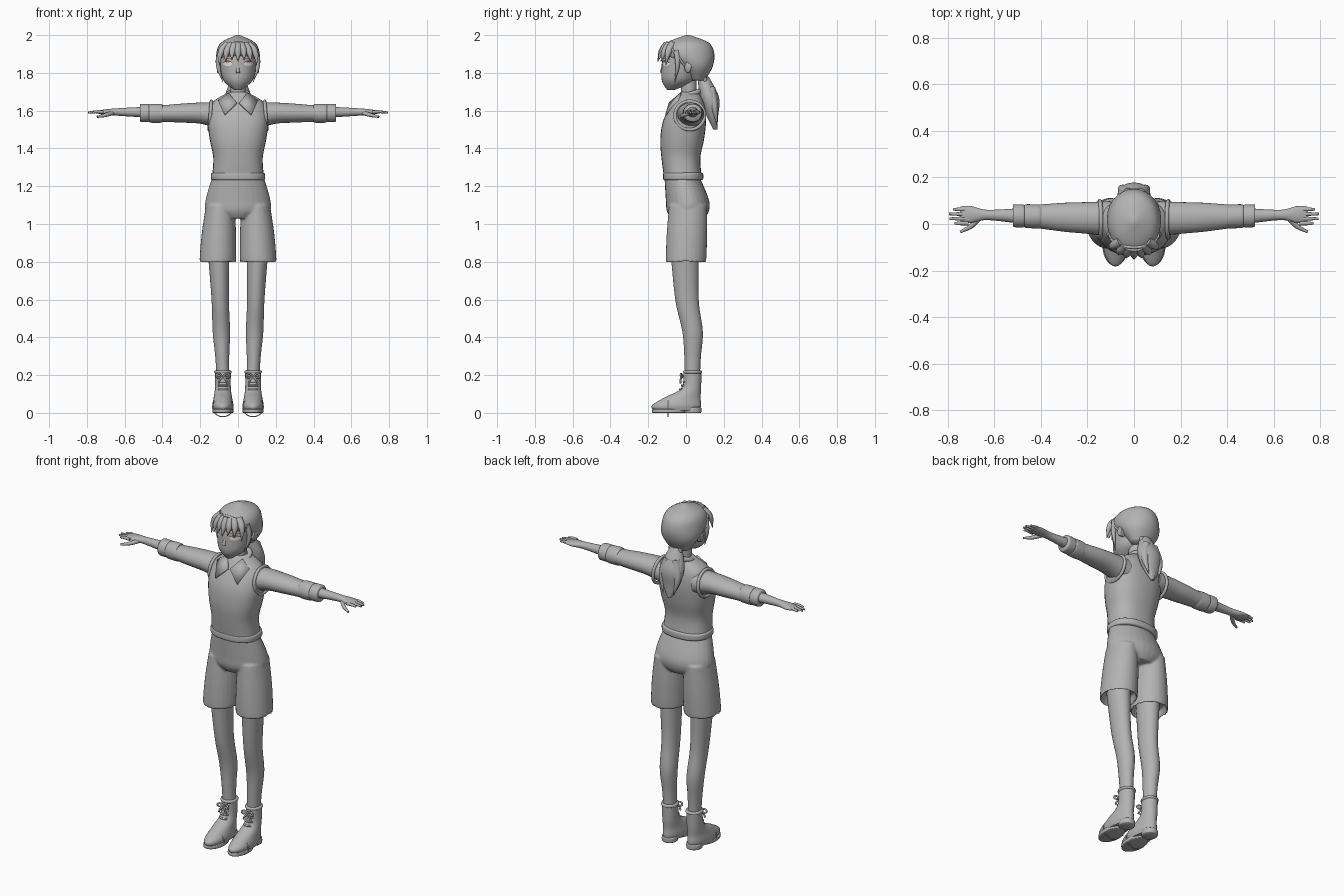
import bpy, bmesh, math
from mathutils import Vector

cube = bpy.data.objects.get("Cube")
if cube:
    bpy.data.objects.remove(cube)


def material(name, *color):
    mat = bpy.data.materials.new(name)
    mat.use_nodes = True
    mat.diffuse_color = (*color, 1)
    mat.node_tree.nodes["Principled BSDF"].inputs["Base Color"].default_value = (*color, 1)
    return mat


GREY = material("plain grey", .45, .45, .45)
WHITE = material("eye white", .9, .9, .9)
BROWN = material("lash brown", .1, .04, .02)
ORANGE = material("iris orange", .55, .22, .05)


def smooth_rings(rings, steps=5):
    """Interpolate ring parameters smoothly, passing through every given ring."""
    values = [Vector(ring) for ring in rings]
    result = []
    for i in range(len(values) - 1):
        start, end = values[i], values[i + 1]
        before = values[max(i - 1, 0)]
        after = values[min(i + 2, len(values) - 1)]
        for step in range(steps):
            t = step / steps
            leave = (end - before) / 2 * t * (1 - t) ** 2
            arrive = (after - start) / 2 * t * t * (1 - t)
            ease = t * t * (3 - 2 * t)
            result.append(start.lerp(end, ease) + leave - arrive)
    return result + [values[-1]]


def add_object(name, data, mat, mirror):
    ob = bpy.data.objects.new(name, data)
    bpy.context.collection.objects.link(ob)
    data.materials.append(mat)
    if mirror:
        ob.modifiers.new("Mirror", "MIRROR")
    return ob


def finish(name, bm, mat=GREY, mirror=False):
    mesh = bpy.data.meshes.new(name)
    bm.to_mesh(mesh)
    bm.free()
    mesh.shade_smooth()
    mesh.set_sharp_from_angle(angle=math.radians(60))
    return add_object(name, mesh, mat, mirror)


def skin(bm, rings, shift, axis="z", power=2, sides=28):
    """Closed tube through rings of (position, centre, radius, radius)."""
    previous = None
    for along, centre, radius_a, radius_b in smooth_rings(rings):
        loop = []
        for i in range(sides):
            angle = i * math.tau / sides
            c, s = math.cos(angle), math.sin(angle)
            a = shift(along) + radius_a * math.copysign(abs(c) ** (2 / power), c)
            b = centre + radius_b * math.copysign(abs(s) ** (2 / power), s)
            loop.append(bm.verts.new((a, b, along) if axis == "z" else (along, a, b)))
        if previous:
            for i in range(sides):
                j = (i + 1) % sides
                bm.faces.new((previous[i], previous[j], loop[j], loop[i]))
        else:
            bm.faces.new(loop[::-1])
        previous = loop
    bm.faces.new(previous)
    bmesh.ops.recalc_face_normals(bm, faces=bm.faces)


def middle(along):
    return 0


def loft(name, rings, shift=middle, mirror=False, **shape):
    bm = bmesh.new()
    skin(bm, rings, shift, **shape)
    return finish(name, bm, mirror=mirror)


def band(name, low, high, centre, radius_a, radius_b, **options):
    """Short collar with rounded rims."""
    rim = (high - low) / 6
    steps = ((low, .93), (low + rim, 1), (high - rim, 1), (high, .93))
    loft(name, [(t, centre, radius_a * k, radius_b * k) for t, k in steps], **options)


def tube(name, paths, radius, taper=0, mirror=False, cyclic=False):
    """Round strands through points, thinning toward the end by the taper."""
    curve = bpy.data.curves.new(name, "CURVE")
    curve.dimensions, curve.bevel_depth, curve.bevel_resolution = "3D", radius, 3
    curve.use_fill_caps, curve.resolution_u = True, 6
    for path in paths:
        spline = curve.splines.new("BEZIER")
        spline.bezier_points.add(len(path) - 1)
        spline.use_cyclic_u, spline.radius_interpolation = cyclic, "CARDINAL"
        for i, (point, co) in enumerate(zip(spline.bezier_points, path)):
            point.co = co
            point.radius = 1 - taper * (i / (len(path) - 1)) ** 2
            point.handle_left_type = point.handle_right_type = "AUTO"
    return add_object(name, curve, GREY, mirror)


def hoop(name, centre, across, up, radius, **options):
    """Ring of tube spanned by two half-axis vectors."""
    turns = [i * math.tau / 12 for i in range(12)]
    path = [Vector(centre) + Vector(across) * math.cos(t) + Vector(up) * math.sin(t) for t in turns]
    tube(name, [path], radius, cyclic=True, **options)


def section(rings, z):
    """Centre and radii of a vertical loft at a height."""
    dense = smooth_rings(rings)
    for low, high in zip(dense, dense[1:]):
        if low[0] <= z <= high[0]:
            return low.lerp(high, (z - low[0]) / (high[0] - low[0]))[1:]
    return dense[-1][1:]


def ellipse_reach(offset, radius):
    return math.sqrt(max(0, 1 - (offset / radius) ** 2))


# Head, neck, ears, nose and lips
HEAD = [(1.71, -.08, .02, .02), (1.75, -.045, .07, .08), (1.8, -.03, .09, .1),
        (1.9, 0, .1, .12), (1.96, .01, .07, .08)]
loft("head", HEAD)
band("neck", 1.64, 1.8, .015, .04, .04)
band("ears", .08, .11, 1.83, .018, .03, shift=lambda x: .01, axis="x", mirror=True)
tube("nose", [[(0, -.13, 1.8), (0, -.125, 1.82), (0, -.12, 1.85)]], .01, taper=.5)
tube("lips", [[(-.02, -.115, 1.766), (0, -.12, 1.768), (.02, -.115, 1.766)]], .004)


# Eyes as thin plates that follow the face
def arch(t):
    return math.sin(math.pi * t) ** .6 if 0 < t < 1 else 0


def eye_plate(name, mat, base, drop, rise, offset, width=.05, columns=10):
    bm = bmesh.new()
    previous = None
    for i in range(columns + 1):
        t = i / columns
        x = .055 + width * (t - .5)
        pair = []
        for z in (base + drop * arch(t), base + .002 + rise * arch(t)):
            centre, radius_x, radius_y = section(HEAD, z)
            pair.append(bm.verts.new((x, centre - radius_y * ellipse_reach(x, radius_x) - offset, z)))
        if previous:
            bm.faces.new((previous[0], pair[0], pair[1], previous[1]))
        previous = pair
    finish(name, bm, mat, mirror=True)


eye_plate("eye_whites", WHITE, 1.848, -.012, .012, offset=.003)
eye_plate("irises", ORANGE, 1.851, .003, .009, offset=.005, width=.02)
eye_plate("lashes", BROWN, 1.85, .01, .013, offset=.006)
eye_plate("brows", BROWN, 1.87, .006, .007, offset=.004)

# Hair cap and the band lying on it from ear to ear
HAIR = [(1.76, .06, .06, .04), (1.83, .05, .107, .09), (1.9, .01, .115, .14),
        (1.96, .01, .09, .11), (2, .01, .01, .01)]
loft("hair_cap", HAIR)
half_band = []
for i in range(10):
    y, z = -.1 * i / 9, 1.83 + .13 * i / 9
    centre, radius_x, radius_y = section(HAIR, z)
    half_band.append(Vector((radius_x * ellipse_reach(y - centre, radius_y), y, z)))
tube("hair_band", [half_band + [Vector((-p.x, p.y, p.z)) for p in half_band[-2::-1]]], .007)

# Fringe, side locks and ponytail
fringe = []
for i in range(-3, 4):
    x, depth = i * .03, ellipse_reach(i, 4.3)
    tip = 1.84 if abs(i) == 3 else 1.86 + .01 * (i % 2)
    fringe.append([(x * .6, -.1 * depth, 1.95), (x, -.13 * depth, 1.91), (x * 1.1, -.15 * depth, tip)])
tube("fringe", fringe, .022, taper=.9)
tube("side_locks", [[(.095, -.05, 1.92), (.105, -.045, 1.84), (.08, -.06, 1.75)]],
     .015, taper=.9, mirror=True)
loft("ponytail", [(1.5, .155, .01, .01), (1.57, .14, .05, .03), (1.67, .125, .07, .05), (1.78, .09, .03, .03)])
tube("ponytail_strands", [[(x / 2, .13, 1.72), (x, .15, 1.62), (x * .7, .165, 1.5 + abs(x) / 2)]
                          for x in (-.05, 0, .05)], .025, taper=.9)
hoop("hair_tie", (0, .1, 1.765), (.033, 0, 0), (0, 0, .02), .01)

# Knitted vest with hem and armholes
loft("vest", [(1.25, -.017, .137, .1), (1.35, -.027, .131, .103), (1.45, -.02, .15, .116),
              (1.55, -.007, .16, .113), (1.64, .012, .14, .085), (1.7, .018, .045, .045)], power=2.4)
band("vest_hem", 1.232, 1.272, -.015, .143, .106, power=2.4)
hoop("armholes", (.147, .02, 1.575), (0, .078, 0), (-.006, 0, .075), .009, mirror=True)

# Shirt collar with two pointed flaps
hoop("collar_stand", (0, .018, 1.685), (.052, 0, 0), (0, .055, .018), .014)
bm = bmesh.new()
corners = ((.008, -.09, 1.645), (.072, -.11, 1.58), (.105, -.045, 1.655), (.05, -.03, 1.695))
bm.faces.new([bm.verts.new(corner) for corner in corners])
flaps = finish("collar_flaps", bm, mirror=True)
flaps.modifiers.new("Thickness", "SOLIDIFY").thickness = .012


# Arms with rolled cuffs
def arm_line(x):
    return .02 + .03 * x


ARM = dict(shift=arm_line, axis="x", mirror=True)
loft("sleeves", [(.1, 1.575, .075, .07), (.2, 1.587, .068, .056), (.3, 1.587, .062, .05),
                 (.4, 1.585, .052, .044), (.5, 1.587, .045, .043)], **ARM)
band("inner_cuffs", .4, .47, 1.586, .051, .05, **ARM)
band("outer_cuffs", .47, .52, 1.588, .049, .048, **ARM)
loft("forearms", [(.5, 1.592, .032, .028), (.63, 1.593, .022, .02), (.7, 1.592, .036, .015),
                  (.745, 1.592, .033, .007)], **ARM)
fingers = []
for i in range(4):
    y, tip = .003 + .02 * i, .8 - .01 * (i - 1.6) ** 2
    fingers.append([(.71, y, 1.593), (.75, y, 1.594), (tip - .005, y, 1.59)])
tube("fingers", fingers, .009, taper=.4, mirror=True)
tube("thumbs", [[(.665, .025, 1.588), (.7, -.01, 1.577), (.745, -.034, 1.567)]], .012, taper=.5, mirror=True)

# Shorts, fused from hips and two wide legs with hollow hems
hips = [(1.03, .01, .1, .09), (1.07, .01, .168, .112), (1.13, .007, .171, .114), (1.245, -.02, .138, .094)]
shorts_leg = [(.84, 0, .08, .085), (.806, 0, .09, .097), (.807, 0, .097, .107),
              (.95, .005, .091, .107), (1.1, .01, .075, .1)]
bm = bmesh.new()
skin(bm, hips, middle)
for side in (-1, 1):
    skin(bm, shorts_leg, lambda z: side * (.107 - .04 * (z - .8)))
shorts = finish("shorts", bm)
fuse = shorts.modifiers.new("Fuse", "REMESH")
fuse.mode, fuse.voxel_size, fuse.use_smooth_shade = "VOXEL", .006, True
shorts.modifiers.new("Soften", "SMOOTH").iterations = 4

# Legs
loft("legs", [(.2, .034, .034, .04), (.3, .035, .037, .044), (.43, .035, .046, .054),
              (.6, .005, .046, .062), (.87, -.008, .058, .075)],
     shift=lambda z: .08 + .035 * (z - .2), mirror=True)


# Boots with soles, padded tops and tied laces
def foot_line(along):
    return .08


FOOT = dict(shift=foot_line, mirror=True)
loft("boots", [(.012, -.05, .05, .122), (.04, -.05, .056, .13), (.08, -.02, .049, .097),
               (.13, .027, .042, .053), (.22, .035, .042, .047)], **FOOT)
band("forefoot_soles", 0, .02, -.09, .055, .09, **FOOT)
band("boot_heels", 0, .03, .035, .043, .046, **FOOT)
hoop("boot_tops", (.08, .035, .217), (.038, 0, 0), (0, .042, 0), .009, mirror=True)
hoop("toe_seams", (.08, -.095, .03), (.054, 0, 0), (0, 0, .05), .003, mirror=True)
knot = Vector((.08, -.017, .192))
laces = []
for side in (-1, 1):
    laces.append([knot, knot + Vector((side * .025, -.01, .015)), knot + Vector((side * .035, -.01, 0)), knot])
    laces.append([knot, knot + Vector((side * .015, -.012, -.015)), knot + Vector((side * .024, -.012, -.035))])
for i in range(3):
    y, z = -.013 - .01 * i, .165 - .02 * i
    laces.append([(.055, y + .01, z), (.08, y, z), (.105, y + .01, z)])
tube("laces", laces, .005, mirror=True)
